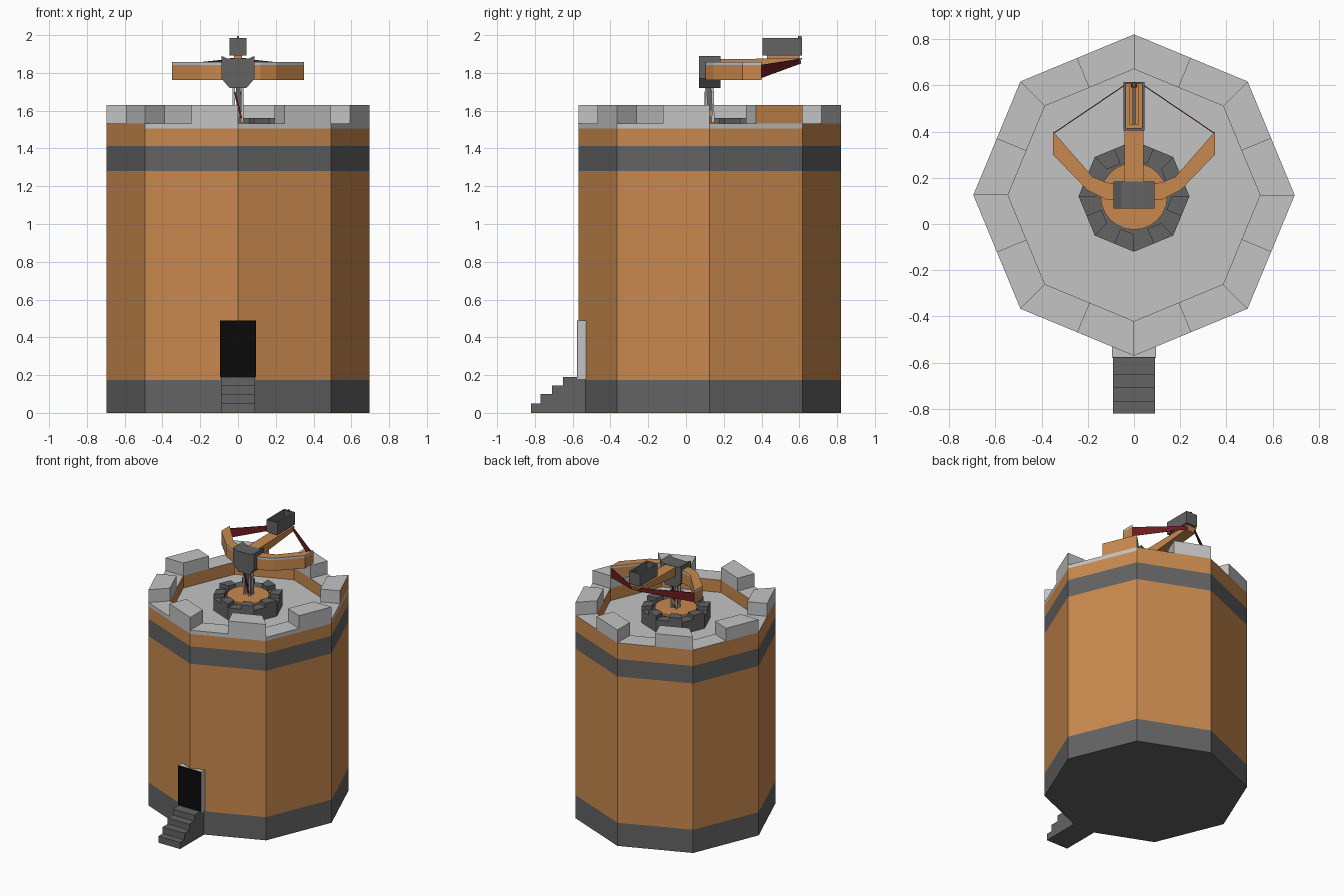
import bpy, bmesh, math
from mathutils import Vector

if "Cube" in bpy.data.objects:
    bpy.data.objects.remove(bpy.data.objects["Cube"])

def mat(name, c):
    m = bpy.data.materials.new(name)
    m.diffuse_color = (*c, 1)
    m.use_nodes = True
    m.node_tree.nodes["Principled BSDF"].inputs["Base Color"].default_value = m.diffuse_color
    return m

WOOD = mat("wood", (0.58, 0.25, 0.077))
LIGHT = mat("light_stone", (0.55, 0.55, 0.55))
DARK = mat("dark_stone", (0.125, 0.125, 0.125))
BLACK = mat("black", (0.003, 0.003, 0.003))
RED = mat("dark_red", (0.15, 0.012, 0.015))
CY = 0.125                      # tower axis in y

def finish(bm, name, mats, rule=None):
    bmesh.ops.recalc_face_normals(bm, faces=bm.faces)
    bm.normal_update()
    if rule:
        for f in bm.faces:
            f.material_index = rule(f)
    me = bpy.data.meshes.new(name)
    bm.to_mesh(me)
    bm.free()
    for m in mats:
        me.materials.append(m)
    ob = bpy.data.objects.new(name, me)
    bpy.context.collection.objects.link(ob)
    return ob

def loft(name, rings, mats, rule=None, cap=True):
    """Skin a list of equal-length point rings."""
    bm = bmesh.new()
    vs = [[bm.verts.new(p) for p in r] for r in rings]
    n = len(rings[0])
    for a, b in zip(vs, vs[1:]):
        for i in range(n):
            j = (i + 1) % n
            bm.faces.new((a[i], a[j], b[j], b[i]))
    if cap:
        bm.faces.new(vs[0])
        bm.faces.new(vs[-1])
    return finish(bm, name, mats, rule)

def prism(name, pts, z0, z1, mats, rule=None):
    return loft(name, [[(x, y, z) for x, y in pts] for z in (z0, z1)], mats, rule)

def box(name, lo, hi, m):
    return prism(name, [(lo[0], lo[1]), (hi[0], lo[1]), (hi[0], hi[1]), (lo[0], hi[1])],
                 lo[2], hi[2], [m])

def bar(name, a, b, w, m):
    """Thin square beam between two points."""
    a, b = Vector(a), Vector(b)
    d = (b - a).normalized()
    u = d.cross(Vector((0, 1, 0.01))).normalized() * w
    v = d.cross(u).normalized() * w
    return loft(name, [[p + u + v, p - u + v, p - u - v, p + u - v] for p in (a, b)], [m])

def polar(r, a, cy=CY):
    return Vector((r * math.cos(a), cy + r * math.sin(a)))

def ngon(r, n=8, cy=CY):
    return [polar(r, 2 * math.pi * i / n, cy) for i in range(n)]

# tower shaft: stacked octagon rings, coloured by height
def shaft_colour(f):
    if f.normal.z > 0.5:
        return 1
    z = f.calc_center_median().z
    return 2 if z < 0.17 or 1.28 < z < 1.41 else 0
R, RI = 0.695, 0.545
loft("tower_shaft", [[(p.x, p.y, z) for p in ngon(R)] for z in (0, 0.175, 1.28, 1.412, 1.44)],
     [WOOD, LIGHT, DARK], shaft_colour)

# battlements: low wall on each side, raised block on the second half of it
def battlement(prefix, ro, ri, cy, z0, zstrip, zlow, ztop, body, trim, strip_sides, painted=()):
    for k in range(8):
        a, b = 2 * math.pi * k / 8, 2 * math.pi * (k + 1) / 8
        oa, ob, ia, ib = polar(ro, a, cy), polar(ro, b, cy), polar(ri, a, cy), polar(ri, b, cy)
        n = (oa + ob) / 2 - Vector((0, cy))
        out = Vector((n.x, n.y, 0)).normalized()
        quad = [oa, ob, ib, ia]
        strip = k in strip_sides
        loft(f"{prefix}_wall_{k}", [[(p.x, p.y, z) for p in quad] for z in (z0, zstrip, zlow)],
             [body, trim],
             lambda f: 1 if f.normal.z > 0.5 or (strip and f.normal.dot(out) > 0.9
                       and f.calc_center_median().z > zstrip) else 0)
        half = [(oa + ob) / 2, ob, ib, (ia + ib) / 2]
        prism(f"{prefix}_merlon_{k}", half, zlow, ztop, [trim, body],
              lambda f: 1 if k in painted and f.normal.dot(out) > 0.9 else 0)

battlement("parapet", R, RI, CY, 1.44, 1.505, 1.533, 1.63, WOOD, LIGHT, (0, 5, 6, 7), (0,))

# turret base on the deck
battlement("turret", 0.24, 0.165, 0.12, 1.44, 1.50, 1.53, 1.56, DARK, DARK, ())
prism("turret_plate", ngon(0.19, 8, 0.12), 1.44, 1.525, [DARK])
prism("turret_disc", ngon(0.145, 24, 0.12), 1.52, 1.54, [WOOD])

# doorway and stairs
box("door_frame", (-0.095, -0.575, 0.18), (0.095, -0.49, 0.49), LIGHT)
box("door_panel", (-0.095, -0.578, 0.19), (0.095, -0.574, 0.49), BLACK)
for i, (y, z) in enumerate(((-0.82, 0.05), (-0.77, 0.10), (-0.71, 0.145), (-0.65, 0.19))):
    y2 = (-0.77, -0.71, -0.65, -0.50)[i]
    box(f"stair_{i}", (-0.09, y, 0), (0.09, y2, z), DARK)

# pivot post with braces
bar("pivot_core", (0.01, 0.13, 1.53), (0, 0.12, 1.74), 0.012, DARK)
for s in (-1, 1):
    for y in (0.105, 0.14):
        bar("pivot_leg", (s * 0.022, y + 0.005, 1.53), (s * 0.022, y, 1.73), 0.006, LIGHT)
    bar("pivot_brace", (-s * 0.018, 0.122 + s * 0.02, 1.56), (s * 0.018, 0.122 + s * 0.02, 1.70), 0.005, RED)
box("pivot_pin", (-0.02, 0.115, 1.57), (0.02, 0.145, 1.60), WOOD)

# head block: faceted profile extruded in y
head = [(-0.045, 1.72), (0.045, 1.72), (0.088, 1.77), (0.088, 1.89), (0.055, 1.875),
        (-0.055, 1.875), (-0.088, 1.89), (-0.088, 1.77)]
loft("head_block", [[(x, y, z) for x, z in head] for y in (0.068, 0.183)], [DARK])

# bow arms, mirrored, with light trim along the upper edge, and string webs
arm = [(0.04, 0.10), (0.12, 0.105), (0.2, 0.145), (0.35, 0.30), (0.35, 0.40),
       (0.18, 0.205), (0.12, 0.18), (0.04, 0.17)]
for s in (-1, 1):
    loft("bow_arm", [[(s * x, y, z) for x, y in arm] for z in (1.762, 1.842, 1.858)],
         [WOOD, LIGHT],
         lambda f: 1 if abs(f.normal.z) < 0.5 and f.calc_center_median().z > 1.842 else 0)
    tip = [(s * 0.345, 0.392, 1.772), (s * 0.345, 0.392, 1.842),
           (s * 0.03, 0.605, 1.875), (s * 0.03, 0.605, 1.85)]
    loft("bow_string", [tip, [(x, y + 0.005, z) for x, y, z in tip]], [RED])

# stock: slightly rising beam
stock = [(0.15, 1.80), (0.60, 1.845), (0.615, 1.878), (0.15, 1.872)]
loft("stock", [[(x, y, z) for y, z in stock] for x in (-0.042, 0.042)], [WOOD])
box("stock_support", (-0.02, 0.43, 1.872), (0.02, 0.60, 1.895), WOOD)
box("bolt_shaft", (-0.006, 0.43, 1.90), (0.006, 0.61, 1.925), DARK)
box("bolt_tip", (-0.012, 0.59, 1.925), (0.012, 0.605, 1.95), RED)

# open magazine box above the stock end
for s in (-1, 1):
    a, b = sorted((s * 0.034, s * 0.046))
    box("magazine_side", (a, 0.405, 1.892), (b, 0.615, 1.985), DARK)
box("magazine_front", (-0.036, 0.405, 1.892), (0.036, 0.415, 1.985), DARK)
box("magazine_back", (-0.036, 0.605, 1.892), (0.036, 0.615, 1.985), DARK)
box("magazine_sight", (-0.006, 0.592, 1.98), (0.006, 0.612, 1.995), DARK)
